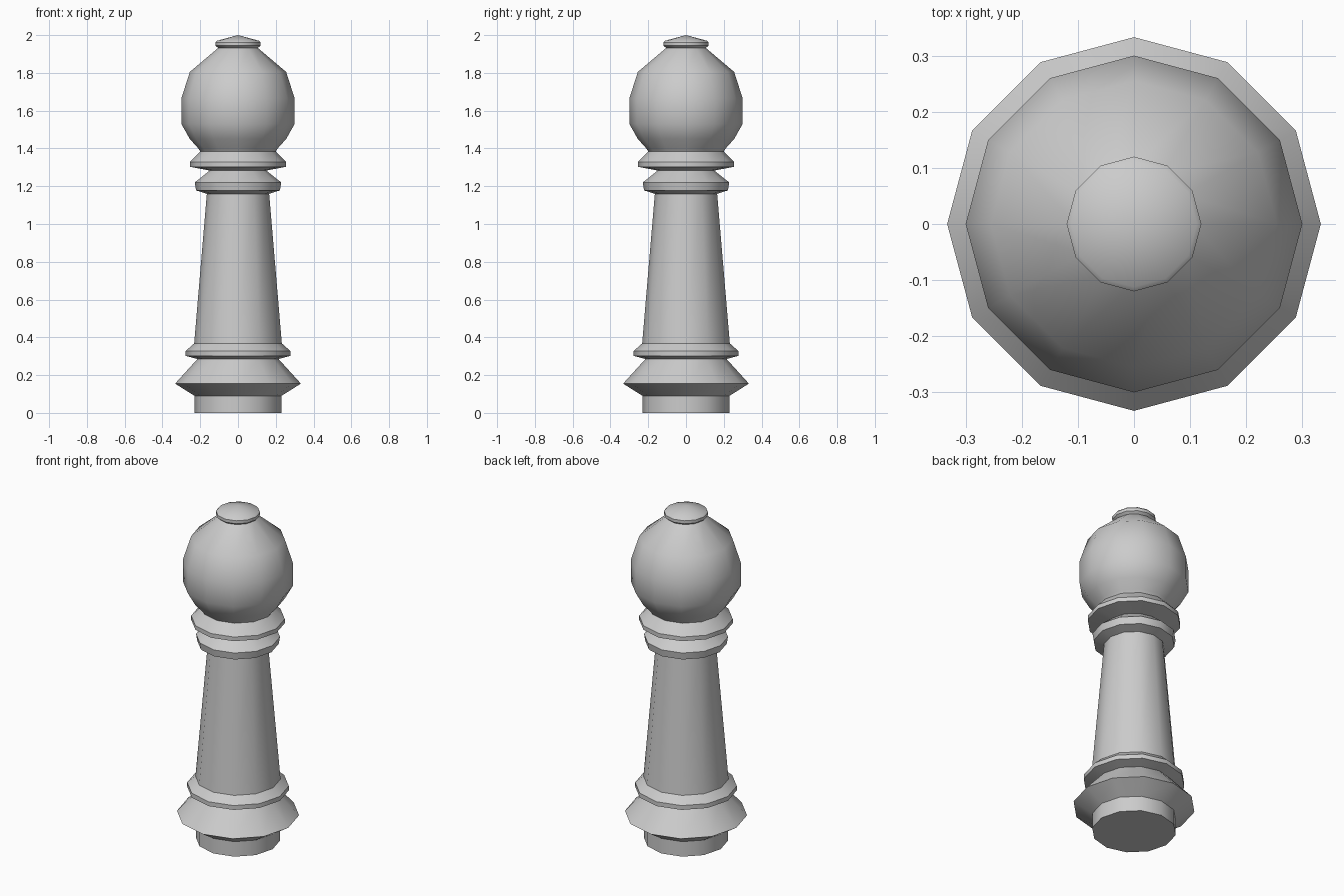
import bpy, bmesh, math

if "Cube" in bpy.data.objects:
    bpy.data.objects.remove(bpy.data.objects["Cube"])

SIDES = 12


def lathe(name, profile, smooth_angle=42):
    """Revolve (radius, height) points into a 12-sided part; radius 0 closes to a point."""
    bm = bmesh.new()
    rings = []
    for r, z in profile:
        if r == 0:
            rings.append([bm.verts.new((0, 0, z))] * SIDES)
        else:
            rings.append([bm.verts.new((r * math.cos(2 * math.pi * i / SIDES),
                                        r * math.sin(2 * math.pi * i / SIDES), z))
                          for i in range(SIDES)])
    for low, high in zip(rings, rings[1:]):
        for i in range(SIDES):
            j = (i + 1) % SIDES
            corners = dict.fromkeys((low[i], low[j], high[j], high[i]))
            bm.faces.new(list(corners))
    bmesh.ops.recalc_face_normals(bm, faces=bm.faces)
    # open strips: make sure the faces look outward
    if sum(f.normal.dot((f.calc_center_median().x, f.calc_center_median().y, 0)) * f.calc_area()
           for f in bm.faces) < 0:
        bmesh.ops.reverse_faces(bm, faces=bm.faces)
    mesh = bpy.data.meshes.new(name)
    bm.to_mesh(mesh)
    bm.free()
    obj = bpy.data.objects.new(name, mesh)
    bpy.context.collection.objects.link(obj)
    bpy.ops.object.select_all(action='DESELECT')
    obj.select_set(True)
    bpy.context.view_layer.objects.active = obj
    bpy.ops.object.shade_smooth_by_angle(angle=math.radians(smooth_angle))
    return obj


# Foot with flared skirt
lathe("base", [(0, 0), (0.23, 0), (0.23, 0.09), (0.333, 0.155), (0.215, 0.285)])

# Ring above the skirt
lathe("base_ring", [(0.215, 0.285), (0.277, 0.302), (0.277, 0.328), (0.232, 0.368)])

# Tapered column
lathe("shaft", [(0.232, 0.368), (0.165, 1.16)])

# Two neck collars
lathe("lower_collar", [(0.165, 1.16), (0.222, 1.178), (0.229, 1.22), (0.15, 1.283)])
lathe("upper_collar", [(0.15, 1.283), (0.255, 1.303), (0.255, 1.328), (0.2, 1.385)])

# Round head
lathe("head", [(0.2, 1.385), (0.21, 1.4), (0.255, 1.45), (0.3, 1.53),
               (0.3, 1.665), (0.255, 1.805), (0.105, 1.932)])

# Small button on top
lathe("top_button", [(0.105, 1.932), (0.12, 1.944), (0.12, 1.962), (0.112, 1.97), (0, 2.0)], 32)
